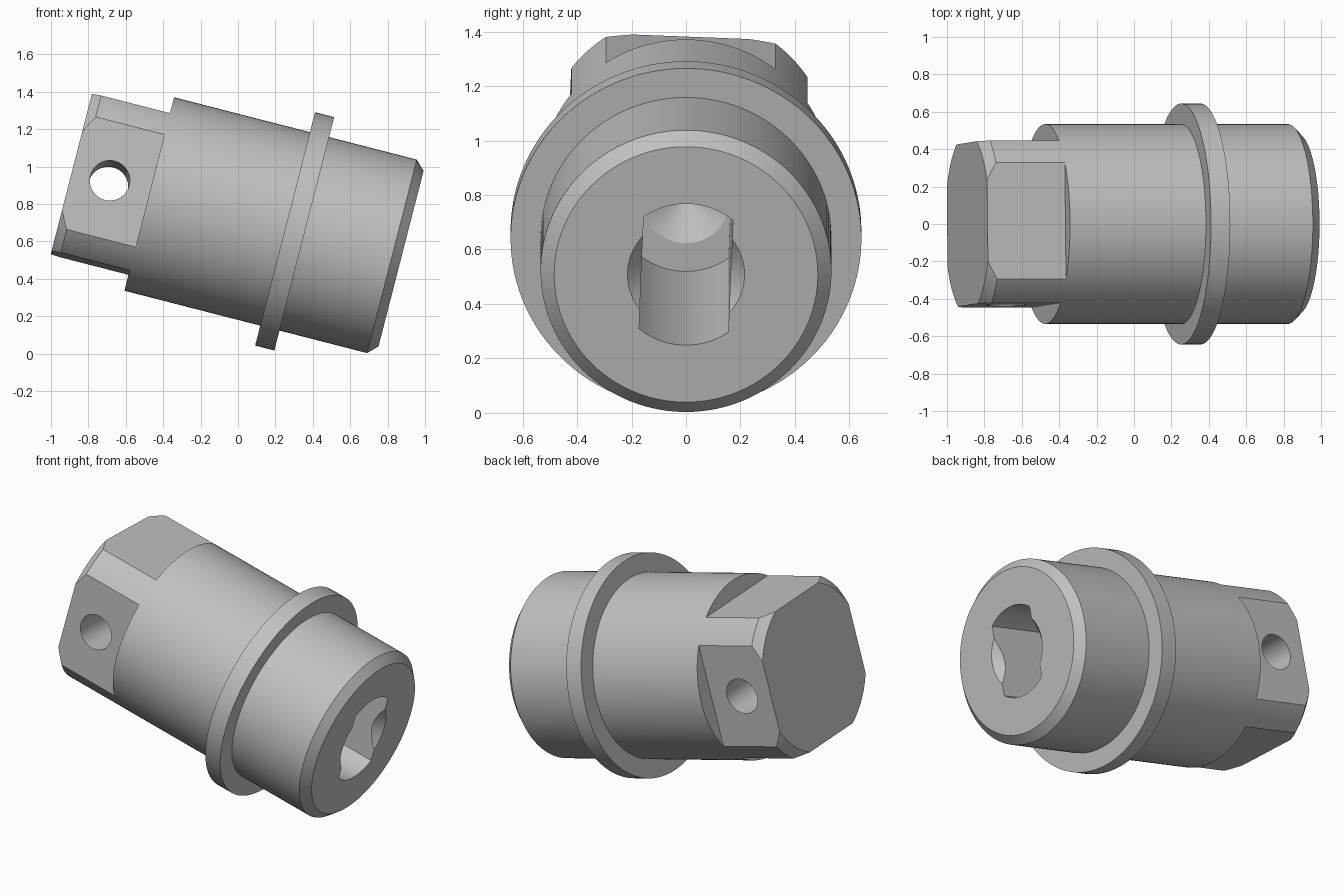
import bpy, bmesh, math
from mathutils import Matrix, Vector

cube = bpy.data.objects.get("Cube")
if cube:
    bpy.data.objects.remove(cube, do_unlink=True)

SEGMENTS = 128
HEAD_END, SHOULDER, NOSE = -0.92, -0.49, 0.90
RADIUS, CHAMFER = 0.534, 0.05
FLAT = 0.434           # distance of the flats from the axis
SLOT_HALF, SLOT_RADIUS, SLOT_FLOOR = 0.164, 0.268, -0.19

steel = bpy.data.materials.new("plain grey")
steel.use_nodes = True
grey = (0.53, 0.53, 0.53, 1)
steel.diffuse_color = grey
steel.node_tree.nodes["Principled BSDF"].inputs["Base Color"].default_value = grey


def make_object(name, bm):
    bmesh.ops.recalc_face_normals(bm, faces=bm.faces)
    mesh = bpy.data.meshes.new(name)
    bm.to_mesh(mesh)
    bm.free()
    mesh.materials.append(steel)
    obj = bpy.data.objects.new(name, mesh)
    bpy.context.collection.objects.link(obj)
    return obj


def loft(name, rings):
    """Skin equal-length rings of points and cap both ends."""
    bm = bmesh.new()
    loops = [[bm.verts.new(p) for p in ring] for ring in rings]
    for a, b in zip(loops, loops[1:]):
        for i in range(len(a)):
            j = (i + 1) % len(a)
            bm.faces.new((a[i], a[j], b[j], b[i]))
    bm.faces.new(loops[0])
    bm.faces.new(loops[-1])
    return make_object(name, bm)


def lathe(name, profile, n=SEGMENTS):
    """Turn (position, radius) points around the x axis."""
    angles = [math.tau * i / n for i in range(n)]
    return loft(name, [[(s, r * math.cos(a), r * math.sin(a)) for a in angles]
                       for s, r in profile])


def cut(target, cutter):
    cutter.hide_render = True
    mod = target.modifiers.new("cut", "BOOLEAN")
    mod.operation, mod.solver, mod.object = "DIFFERENCE", "EXACT", cutter
    bpy.context.view_layer.objects.active = target
    bpy.ops.object.modifier_apply(modifier=mod.name)
    bpy.data.objects.remove(cutter, do_unlink=True)


# Turned body with the collar and chamfered ends
plug = lathe("flanged_plug_body", [
    (HEAD_END, RADIUS - CHAMFER), (HEAD_END + CHAMFER, RADIUS),
    (0.26, RADIUS), (0.26, 0.644), (0.366, 0.644), (0.366, RADIUS),
    (NOSE - CHAMFER, RADIUS), (NOSE, RADIUS - CHAMFER)])

# Four flats milled on the head
for k in range(4):
    bm = bmesh.new()
    bmesh.ops.create_cube(bm, size=1)
    bmesh.ops.translate(bm, verts=bm.verts, vec=Vector((SHOULDER - 0.5, 0, FLAT + 0.5)))
    bmesh.ops.scale(bm, verts=bm.verts, vec=Vector((1, 2, 1)))
    bmesh.ops.rotate(bm, verts=bm.verts, matrix=Matrix.Rotation(k * math.pi / 2, 3, "X"))
    cut(plug, make_object("flat_cutter", bm))

# Cross hole through the head
hole = lathe("cross_hole_cutter", [(-1, 0.107), (1, 0.107)], 64)
hole.data.transform(Matrix.Translation((-0.712, 0, 0)) @ Matrix.Rotation(math.pi / 2, 4, "Z"))
cut(plug, hole)

# Deep slot with rounded ends, sunk from the nose
half_angle = math.asin(SLOT_HALF / SLOT_RADIUS)
outline = []
for side in (0, math.pi):
    for i in range(17):
        a = side + half_angle * (i / 8 - 1)
        outline.append((SLOT_RADIUS * math.sin(a), SLOT_RADIUS * math.cos(a)))
cut(plug, loft("slot_cutter", [[(s, y, z) for y, z in outline]
                               for s in (SLOT_FLOOR, NOSE + 0.1)]))

# Countersunk mouth and drill point at the slot floor
cut(plug, lathe("countersink_cutter", [(NOSE - 0.065, 0.15), (NOSE + 0.01, 0.225)]))
cut(plug, lathe("drill_point_cutter", [(SLOT_FLOOR - 0.1, 0.001), (SLOT_FLOOR, 0.161),
                                       (SLOT_FLOOR + 0.1, 0.161)], 64))

# Tilt and roll into the resting pose
plug.data.transform(Matrix.Translation((0, 0, 0.732))
                    @ Matrix.Rotation(math.radians(14.4), 4, "Y")
                    @ Matrix.Rotation(math.radians(-2.3), 4, "X"))
bpy.ops.object.select_all(action="DESELECT")
plug.select_set(True)
bpy.context.view_layer.objects.active = plug
bpy.ops.object.shade_smooth_by_angle(angle=math.radians(25))
